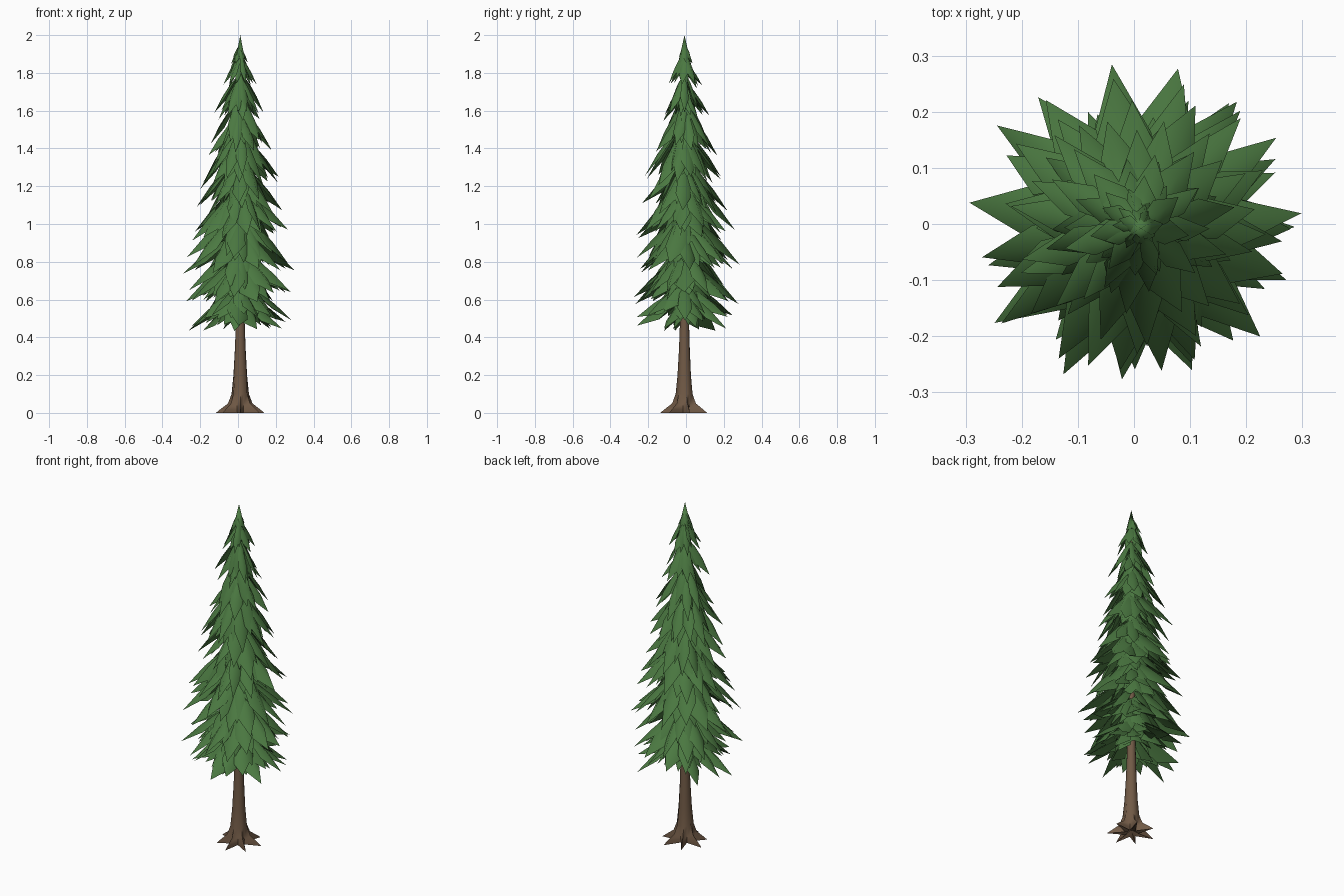
import bpy, bmesh, math, random
from mathutils import Vector

if "Cube" in bpy.data.objects:
    bpy.data.objects.remove(bpy.data.objects["Cube"])

random.seed(5)
AXIS = Vector((0.012, -0.008, 0))


def material(name, rgb):
    m = bpy.data.materials.new(name)
    m.diffuse_color = (*rgb, 1)
    m.use_nodes = True
    m.node_tree.nodes["Principled BSDF"].inputs["Base Color"].default_value = m.diffuse_color
    return m


needle_green = material("needle green", (0.070, 0.190, 0.053))
bark_brown = material("bark brown", (0.165, 0.102, 0.061))


def finish(bm, name, mat, angle):
    bmesh.ops.recalc_face_normals(bm, faces=bm.faces)
    me = bpy.data.meshes.new(name)
    bm.to_mesh(me)
    bm.free()
    ob = bpy.data.objects.new(name, me)
    bpy.context.collection.objects.link(ob)
    me.materials.append(mat)
    bpy.ops.object.select_all(action='DESELECT')
    ob.select_set(True)
    bpy.context.view_layer.objects.active = ob
    bpy.ops.object.shade_smooth_by_angle(angle=math.radians(angle))
    return ob


# Trunk: lofted rings, the lowest spread into seven pointed roots
ROOTS = 7
profile = [(0.0, 0.130, 0.036), (0.018, 0.108, 0.040), (0.05, 0.066, 0.041),
           (0.10, 0.047, 0.039), (0.20, 0.037, 0.034), (0.34, 0.029, 0.028),
           (0.48, 0.024, 0.024), (1.0, 0.018, 0.018), (1.9, 0.004, 0.004)]
reach = [random.uniform(0.88, 1.04) for _ in range(ROOTS)]
bm = bmesh.new()
rings = []
for z, peak, valley in profile:
    ring = []
    for i in range(ROOTS * 2):
        a = math.pi * i / ROOTS - math.pi / 2
        r = valley if i % 2 else valley + (peak - valley) * reach[i // 2]
        ring.append(bm.verts.new(AXIS + Vector((r * math.cos(a), r * math.sin(a), z))))
    rings.append(ring)
for low, high in zip(rings, rings[1:]):
    for i in range(ROOTS * 2):
        j = (i + 1) % (ROOTS * 2)
        bm.faces.new((low[i], low[j], high[j], high[i]))
base = bm.verts.new(AXIS + Vector((0, 0, 0.02)))
for i in range(ROOTS * 2):
    bm.faces.new((base, rings[0][(i + 1) % (ROOTS * 2)], rings[0][i]))
finish(bm, "trunk", bark_brown, 75)


# One drooping bough: a closed pointed blade, ridged on top and hollowed underneath
def bough(bm, angle, r0, z0, r1, z1, width, twist):
    out = Vector((math.cos(angle), math.sin(angle), 0))
    side = Vector((-out.y, out.x, 0))
    root = AXIS + out * r0 + Vector((0, 0, z0))
    tip = AXIS * 0.4 + out * r1 + Vector((0, 0, z1))
    along = tip - root
    normal = along.cross(side).normalized()
    if normal.z < 0:
        normal = -normal
    edge = (side + normal * twist).normalized()
    rows = []
    for t, w in ((0, 0.25), (0.30, 0.75), (0.62, 1.0)):
        mid = root + along * t + normal * 0.04 * along.length * (t > 0)
        low = mid - normal * w * width * 0.7
        points = (low - edge * w * width, mid, low + edge * w * width,
                  low + normal * w * width * 0.05)
        rows.append([bm.verts.new(p) for p in points])
    end = bm.verts.new(tip)
    for k in range(4):
        j = (k + 1) % 4
        for a, b in zip(rows, rows[1:]):
            bm.faces.new((a[k], a[j], b[j], b[k]))
        bm.faces.new((rows[-1][k], rows[-1][j], end))


# Tiers of boughs: tip height, tip radius, number, drop from root to tip
tiers = [(0.475, 0.268, 15, 0.18), (0.61, 0.290, 15, 0.22), (0.78, 0.285, 15, 0.25),
         (0.95, 0.258, 14, 0.25), (1.09, 0.220, 12, 0.24), (1.23, 0.210, 12, 0.25),
         (1.39, 0.172, 10, 0.23), (1.57, 0.130, 9, 0.19), (1.73, 0.090, 7, 0.15),
         (1.855, 0.045, 6, 0.085)]
# outer layer, then shorter ones filling above and inside: reach, rise, drop factor
layers = [(1.0, 0.0, 1.0), (0.72, 0.02, 1.0), (0.45, 0.0, 0.9)]
for n, (z, radius, count, drop) in enumerate(tiers):
    bm = bmesh.new()
    for layer, (scale, rise, fall) in enumerate(layers):
        if radius < 0.12 and layer == 2:
            continue
        number = count if layer < 2 else count * 2 // 3
        for i in range(number):
            a = 2 * math.pi * (i + layer * 0.5 + random.uniform(-0.25, 0.25)) / number + n * 1.3
            r = radius * scale * random.uniform(0.90, 1.06)
            tip_z = z + rise + random.uniform(-0.045, 0.045) * min(1, radius / 0.2)
            top_z = min(tip_z + drop * fall * random.uniform(0.85, 1.15), 1.95)
            bough(bm, a, 0.06 * radius, top_z, r, tip_z,
                  (0.007 + 0.145 * radius) * random.uniform(0.8, 1.2),
                  random.uniform(-0.6, 0.6))
    finish(bm, f"bough_tier_{n + 1}", needle_green, 75)

# Pointed leader at the top
bm = bmesh.new()
bmesh.ops.create_cone(bm, segments=6, radius1=0.028, radius2=0, depth=0.125, cap_ends=True)
bmesh.ops.translate(bm, verts=bm.verts, vec=AXIS + Vector((0, 0, 1.9375)))
finish(bm, "treetop", needle_green, 65)
